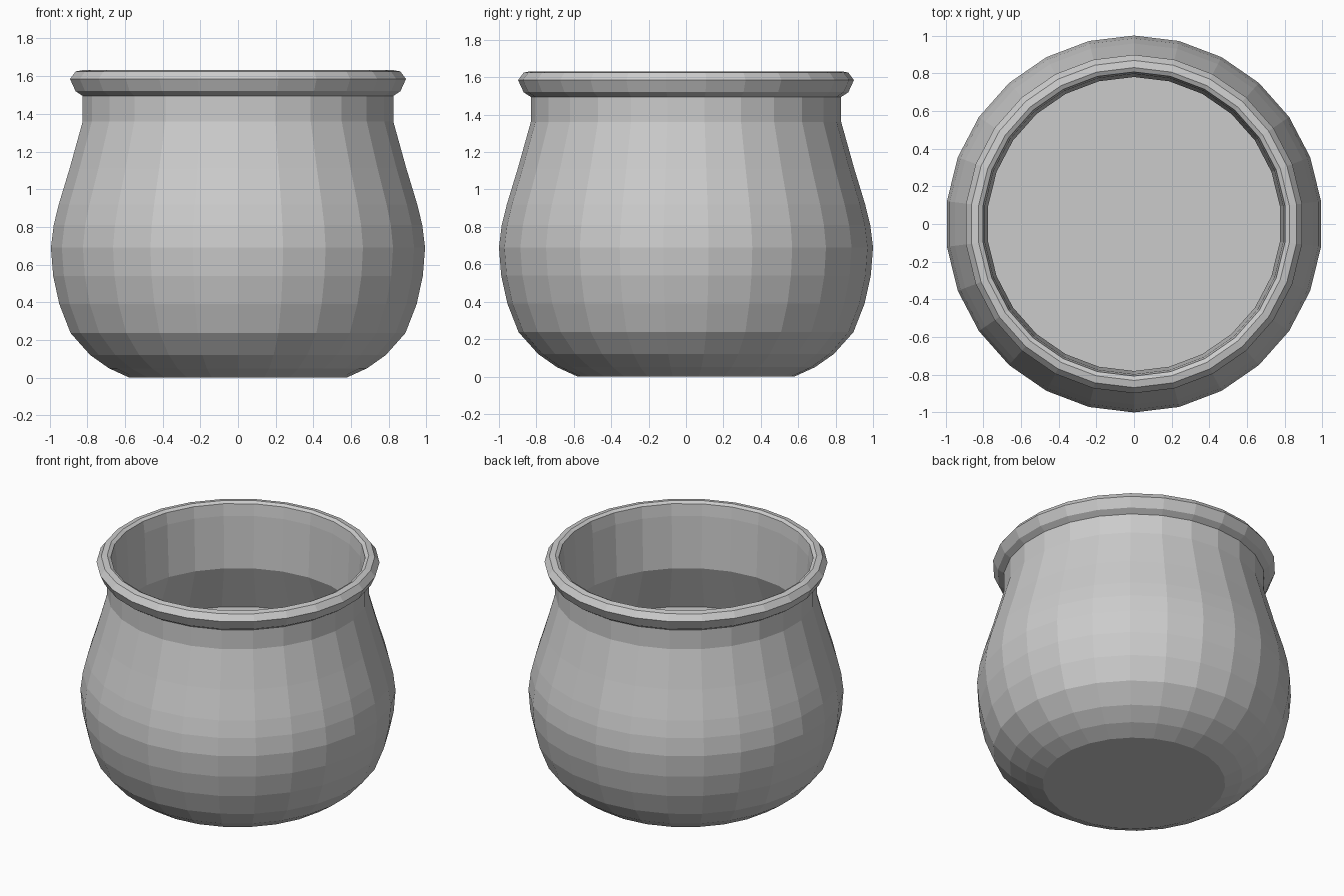
import bpy, bmesh, math

if "Cube" in bpy.data.objects:
    bpy.data.objects.remove(bpy.data.objects["Cube"])

SIDES = 26  # a vertex points along +y and -y

# (radius, height): outer belly and neck
BODY = [
    (0.58, 0.0), (0.69, 0.05), (0.79, 0.12), (0.895, 0.237), (0.955, 0.39),
    (0.988, 0.54), (1.0, 0.69), (0.985, 0.81), (0.958, 0.92), (0.90, 1.11),
    (0.83, 1.36), (0.83, 1.495),
]
# rolled lip
LIP = [(0.868, 1.52), (0.898, 1.585), (0.868, 1.625), (0.83, 1.632), (0.807, 1.62)]
# inner wall down to the inner floor
INSIDE = [(0.797, 1.54), (0.78, 1.18), (0.91, 0.85)]


def lathe(name, profile, sides):
    bm = bmesh.new()
    rings = []
    for r, z in profile:
        ring = []
        for i in range(sides):
            a = math.pi / 2 + 2 * math.pi * i / sides
            ring.append(bm.verts.new((r * math.cos(a), r * math.sin(a), z)))
        rings.append(ring)
    for lo, hi in zip(rings, rings[1:]):
        for i in range(sides):
            j = (i + 1) % sides
            bm.faces.new((lo[i], lo[j], hi[j], hi[i]))
    # base underside and inner floor
    bm.faces.new(rings[0])
    bm.faces.new(rings[-1])
    bmesh.ops.recalc_face_normals(bm, faces=bm.faces)
    mesh = bpy.data.meshes.new(name)
    bm.to_mesh(mesh)
    bm.free()
    obj = bpy.data.objects.new(name, mesh)
    bpy.context.collection.objects.link(obj)
    return obj


# Round pot with hollow mouth
lathe("pot", BODY + LIP + INSIDE, SIDES)
